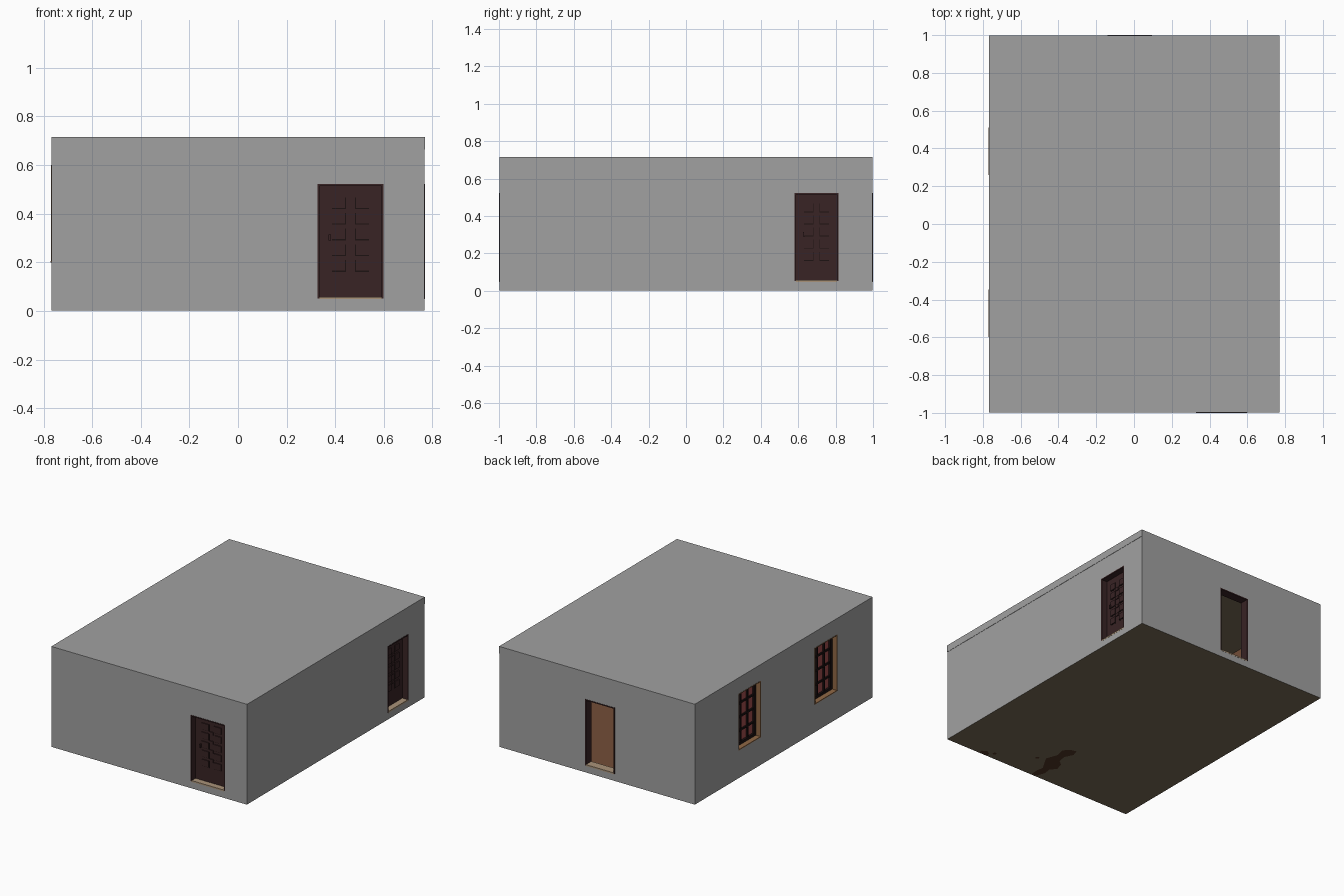
import bpy, bmesh, math
from mathutils import Vector

if "Cube" in bpy.data.objects:
    bpy.data.objects.remove(bpy.data.objects["Cube"])

HX, HY, H, T = 0.768, 0.998, 0.715, 0.06   # half sizes, height, wall thickness


def mat(name, r, g, b):
    m = bpy.data.materials.new(name)
    m.diffuse_color = (r, g, b, 1)
    m.use_nodes = True
    m.node_tree.nodes["Principled BSDF"].inputs["Base Color"].default_value = m.diffuse_color
    return m


GREY = mat("wall grey", 0.355, 0.355, 0.355)
DARK = mat("dark red wood", 0.040, 0.017, 0.018)
OLIVE = mat("olive plaster", 0.19, 0.145, 0.09)
STAIN = mat("dark stain", 0.08, 0.036, 0.018)
BEIGE = mat("beige sill", 0.40, 0.29, 0.19)
TAN = mat("tan wood", 0.28, 0.14, 0.06)
RED = mat("red pane", 0.36, 0.075, 0.075)
FLOOR = mat("brown floor", 0.17, 0.075, 0.038)
BLACK = mat("black bars", 0.012, 0.006, 0.006)


def boxes(name, spans, material):
    """One object from a list of (low corner, high corner) boxes."""
    bm = bmesh.new()
    for a, b in spans:
        lo = Vector(map(min, a, b))
        hi = Vector(map(max, a, b))
        vs = bmesh.ops.create_cube(bm, size=1)["verts"]
        for v in vs:
            v.co = Vector((v.co[i] * (hi[i] - lo[i]) + (lo[i] + hi[i]) / 2) for i in range(3))
    me = bpy.data.meshes.new(name)
    bm.to_mesh(me)
    bm.free()
    me.materials.append(material)
    ob = bpy.data.objects.new(name, me)
    bpy.context.collection.objects.link(ob)
    return ob


def at(side, u, d, z):
    """Point on a wall: u along it, d outward from its face."""
    return {"front": (u, -HY - d, z), "back": (u, HY + d, z),
            "right": (HX + d, u, z), "left": (-HX - d, u, z)}[side]


def on_wall(name, side, rects, material):
    """Boxes on a wall, each (u0, u1, z0, z1, d0, d1)."""
    return boxes(name, [(at(side, u0, d0, z0), at(side, u1, d1, z1))
                        for u0, u1, z0, z1, d0, d1 in rects], material)


def lining(u0, u1, z0, z1, t, d0, d1):
    return [(u0, u0 + t, z0, z1, d0, d1), (u1 - t, u1, z0, z1, d0, d1),
            (u0 + t, u1 - t, z1 - t, z1, d0, d1)]


doors = [("front", 0.328, 0.598), ("right", 0.58, 0.815), ("back", -0.14, 0.095)]
windows = [("left", 0.26, 0.51), ("left", -0.598, -0.348)]
DZ0, DZ1, WZ0, WZ1 = 0.052, 0.522, 0.20, 0.60

# hollow building shell with openings
shell = boxes("building_shell", [((-HX, -HY, 0.002), (HX, HY, H))], GREY)
cutters = [boxes("room_cutter", [((-HX + T, -HY + T, 0.04), (HX - T, HY - T, H - 0.03))], GREY)]
for s, a, b in doors:
    cutters.append(on_wall("door_cutter", s, [(a, b, DZ0, DZ1, -0.1, 0.1)], GREY))
for s, a, b in windows:
    cutters.append(on_wall("window_cutter", s, [(a, b, WZ0, WZ1, -0.1, 0.1)], GREY))
bpy.context.view_layer.objects.active = shell
for c in cutters:
    m = shell.modifiers.new("cut", "BOOLEAN")
    m.object, m.operation, m.solver = c, "DIFFERENCE", "EXACT"
    bpy.ops.object.modifier_apply(modifier=m.name)
    bpy.data.objects.remove(c)

# shell colours by direction: olive underside and ceiling, brown room
shell.data.materials.clear()
for m in (GREY, OLIVE, FLOOR):
    shell.data.materials.append(m)
for p in shell.data.polygons:
    c, n = p.center, p.normal
    inside = abs(c.x) < HX - 0.02 and abs(c.y) < HY - 0.02 and 0.01 < c.z < H - 0.01
    if n.z < -0.5 and (c.z < 0.01 or inside):
        p.material_index = 1
    elif inside:
        p.material_index = 2
    else:
        p.material_index = 0

# door linings and sills
for s, a, b in doors:
    on_wall(s + "_door_lining", s, lining(a, b, DZ0, DZ1, 0.008, -T, 0.002), DARK)
    on_wall(s + "_door_sill", s, [(a + 0.008, b - 0.008, DZ0 - 0.004, DZ0 + 0.006, -T, 0.001)], BEIGE)


def door_leaf(side, a, b):
    mid, w = (a + b) / 2, b - a
    d = -0.042
    on_wall(side + "_door_leaf", side, [(a + 0.008, b - 0.008, DZ0 + 0.006, DZ1 - 0.008, -0.056, d)], DARK)
    panels, grooves, bosses = [], [], []
    for sgn in (-1, 1):
        u0, u1 = mid + sgn * w * 0.07, mid + sgn * w * 0.28
        for k in range(5):
            z = 0.185 + 0.0645 * k
            grooves.append((u0, u1, z - 0.024, z + 0.024, d - 0.002, d + 0.001))
            panels.append((u0 + sgn * 0.003, u1 + sgn * 0.001, z - 0.019, z + 0.025, d - 0.002, d + 0.006))
    for k in range(4):
        z = 0.217 + 0.0645 * k
        bosses.append((mid - 0.013, mid + 0.013, z - 0.011, z + 0.011, d - 0.002, d + 0.006))
    on_wall(side + "_door_grooves", side, grooves, BLACK)
    on_wall(side + "_door_panels", side, panels, DARK)
    on_wall(side + "_door_bosses", side, bosses, DARK)
    on_wall(side + "_door_handle", side,
            [(a + 0.045, a + 0.055, 0.29, 0.315, d, d + 0.012)], DARK)


for s, a, b in doors[:2]:
    door_leaf(s, a, b)

# windows: tan lining and sill, dark sash bars, red panes
for i, (s, a, b) in enumerate(windows):
    n = "window_%d_" % (i + 1)
    on_wall(n + "lining", s, lining(a, b, WZ0, WZ1, 0.005, -T, 0.002)
            + [(a, b, WZ0, WZ0 + 0.006, -T, 0.003)], TAN)
    u0, u1, z0, z1 = a + 0.005, b - 0.005, WZ0 + 0.006, WZ1 - 0.005
    on_wall(n + "panes", s, [(u0, u1, z0, z1, -0.055, -0.049)], RED)
    bars = lining(u0, u1, z0, z1, 0.018, -0.058, -0.034)
    bars.append((u0, u1, z0, z0 + 0.018, -0.058, -0.034))
    for k in (1, 2):
        u = u0 + (u1 - u0) * k / 3
        bars.append((u - 0.006, u + 0.006, z0, z1, -0.057, -0.038))
    for k in (1, 2, 3):
        z = z0 + (z1 - z0) * k / 4
        bars.append((u0, u1, z - 0.006, z + 0.006, -0.057, -0.039))
    on_wall(n + "bars", s, bars, BLACK)

# thin band under the roof edge on the right side
on_wall("roof_band", "right", [(-HY, HY, 0.665, H, -0.001, 0.002)], GREY)


# stains on the underside
def stain(name, pts):
    bm = bmesh.new()
    f = bm.faces.new([bm.verts.new((x, y, 0.0)) for x, y in pts])
    f.normal_update()
    if f.normal.z > 0:
        f.normal_flip()
    me = bpy.data.meshes.new(name)
    bm.to_mesh(me)
    bm.free()
    me.materials.append(STAIN)
    bpy.context.collection.objects.link(bpy.data.objects.new(name, me))


def blob(x, y, r):
    return [(x + r * math.cos(k * math.pi / 5), y + r * math.sin(k * math.pi / 5)) for k in range(10)]


stain("large_stain", [(0.05, -0.99), (0.01, -0.98), (-0.01, -0.92), (0.0, -0.87), (-0.035, -0.83),
                      (-0.02, -0.77), (0.02, -0.74), (0.03, -0.68), (0.0, -0.62), (0.015, -0.57),
                      (0.06, -0.58), (0.095, -0.62), (0.08, -0.69), (0.11, -0.77), (0.07, -0.84),
                      (0.045, -0.88), (0.055, -0.93)])
stain("edge_stain", [(0.50, -0.995), (0.43, -0.995), (0.44, -0.96), (0.47, -0.945), (0.50, -0.965)])
stain("small_stain_1", blob(0.16, -0.80, 0.013))
stain("small_stain_2", blob(0.41, -0.94, 0.013))
